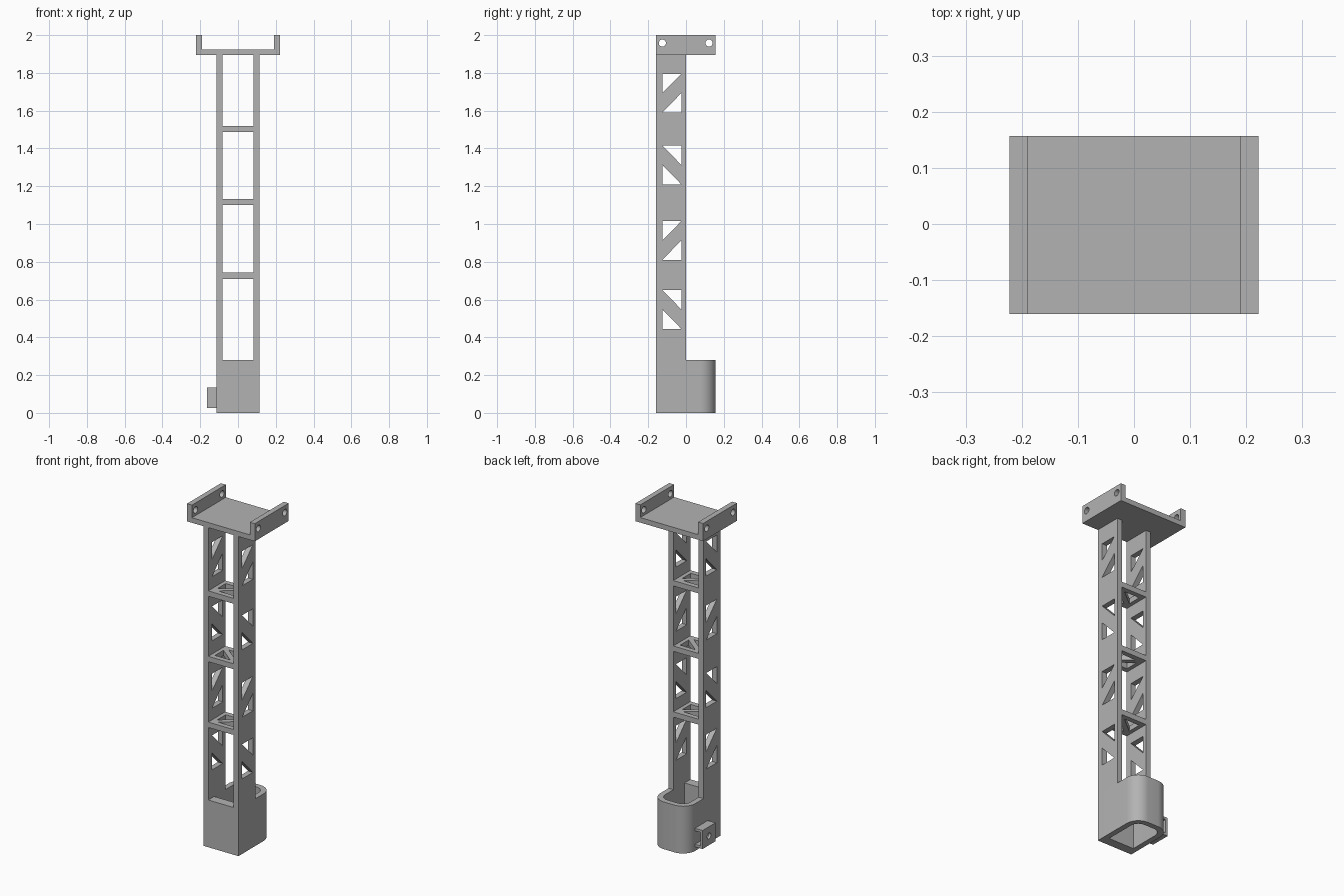
import bpy, bmesh, math

cube = bpy.data.objects.get("Cube")
if cube:
    bpy.data.objects.remove(cube, do_unlink=True)

grey = bpy.data.materials.new("plain grey")
grey.use_nodes = True
grey.diffuse_color = (0.45, 0.45, 0.45, 1)
grey.node_tree.nodes["Principled BSDF"].inputs["Base Color"].default_value = grey.diffuse_color

PLACE = {"x": lambda u, v, w: (w, u, v),
         "y": lambda u, v, w: (u, w, v),
         "z": lambda u, v, w: (u, v, w)}


def plate(name, axis, lo, hi, loops):
    """Extrude an outline (first loop) with holes (other loops) along an axis."""
    bm = bmesh.new()
    edges = []
    for loop in loops:
        verts = [bm.verts.new(PLACE[axis](u, v, lo)) for u, v in loop]
        edges += [bm.edges.new((a, b)) for a, b in zip(verts, verts[1:] + verts[:1])]
    bmesh.ops.triangle_fill(bm, edges=edges, use_beauty=True)
    ext = bmesh.ops.extrude_face_region(bm, geom=bm.faces[:])
    moved = [g for g in ext["geom"] if isinstance(g, bmesh.types.BMVert)]
    bmesh.ops.translate(bm, verts=moved, vec=PLACE[axis](0, 0, hi - lo))
    bmesh.ops.recalc_face_normals(bm, faces=bm.faces[:])
    mesh = bpy.data.meshes.new(name)
    bm.to_mesh(mesh)
    bm.free()
    mesh.materials.append(grey)
    obj = bpy.data.objects.new(name, mesh)
    bpy.context.collection.objects.link(obj)
    return obj


def rect(u0, u1, v0, v1):
    return [(u0, v0), (u1, v0), (u1, v1), (u0, v1)]


def circle(u, v, r, n=24):
    return [(u + r * math.cos(2 * math.pi * i / n), v + r * math.sin(2 * math.pi * i / n))
            for i in range(n)]


def round_back(half, front, back, r, n=12):
    """Rectangle whose two rear corners are rounded."""
    pts = [(-half, front), (half, front)]
    for cx, start in ((half - r, 0), (r - half, math.pi / 2)):
        for i in range(n + 1):
            a = start + math.pi / 2 * i / n
            pts.append((cx + r * math.cos(a), back - r + r * math.sin(a)))
    return pts


def truss_pair(u0, u1, v0, v1, gap, rising):
    """Two triangular holes either side of a diagonal brace."""
    if rising:
        return [[(u0, v0 + gap), (u1 - gap, v1), (u0, v1)],
                [(u0 + gap, v0), (u1, v0), (u1, v1 - gap)]]
    return [[(u0 + gap, v1), (u1, v0 + gap), (u1, v1)],
            [(u0, v0), (u1 - gap, v0), (u0, v1 - gap)]]


OUT, IN = 0.115, 0.083
FRONT, BACK = -0.16, 0.157
BASE_TOP, FLOOR = 0.28, 1.895

# Hollow base socket
socket = plate("base_socket", "z", 0, BASE_TOP,
               [round_back(OUT, FRONT, BACK, 0.08), round_back(IN, -0.105, 0.125, 0.05)])
bpy.context.view_layer.objects.active = socket
socket.select_set(True)
bpy.ops.object.shade_smooth_by_angle(angle=math.radians(30))

# Side rails with alternating triangular cut-outs
holes = []
for i, z in enumerate((0.445, 0.81, 1.21, 1.59)):
    y0, y1, mid, top = -0.125, -0.025, z + 0.103, z + 0.205
    if i % 2:
        holes += [[(y0, top), (y1, top), (y0, mid)], [(y1, mid), (y1, z), (y0, z)]]
    else:
        holes += [[(y0, top), (y1, top), (y1, mid)], [(y0, mid), (y0, z), (y1, z)]]
for side, lo, hi in (("right", -OUT, -IN), ("left", IN, OUT)):
    plate(side + "_rail", "x", lo, hi, [rect(FRONT, 0, BASE_TOP, FLOOR)] + holes)

# Braced rungs between the rails
for i, z in enumerate((0.71, 1.10, 1.488)):
    plate(f"rung_{i + 1}", "z", z, z + 0.032,
          [rect(-IN, IN, FRONT, 0)] + truss_pair(-0.06, 0.06, -0.13, -0.03, 0.02, i != 1))

# Top bracket: floor and two drilled flanges
plate("bracket_floor", "z", FLOOR, 1.925, [rect(-0.19, 0.19, FRONT, BACK)])
for side, lo, hi in (("right", -0.222, -0.19), ("left", 0.19, 0.222)):
    plate(side + "_bracket_flange", "x", lo, hi,
          [rect(FRONT, BACK, FLOOR, 2.0), circle(-0.125, 1.958, 0.019), circle(0.122, 1.958, 0.019)])

# Nut pocket on the side of the socket, open to the rear
plate("pocket_wall", "x", -0.15, -OUT,
      [[(-0.04, 0.025), (0.08, 0.025), (0.08, 0.04), (-0.025, 0.04),
        (-0.025, 0.12), (0.08, 0.12), (0.08, 0.135), (-0.04, 0.135)]])
plate("pocket_cover", "x", -0.165, -0.15,
      [rect(-0.04, 0.08, 0.025, 0.135), circle(0.02, 0.08, 0.018)])
